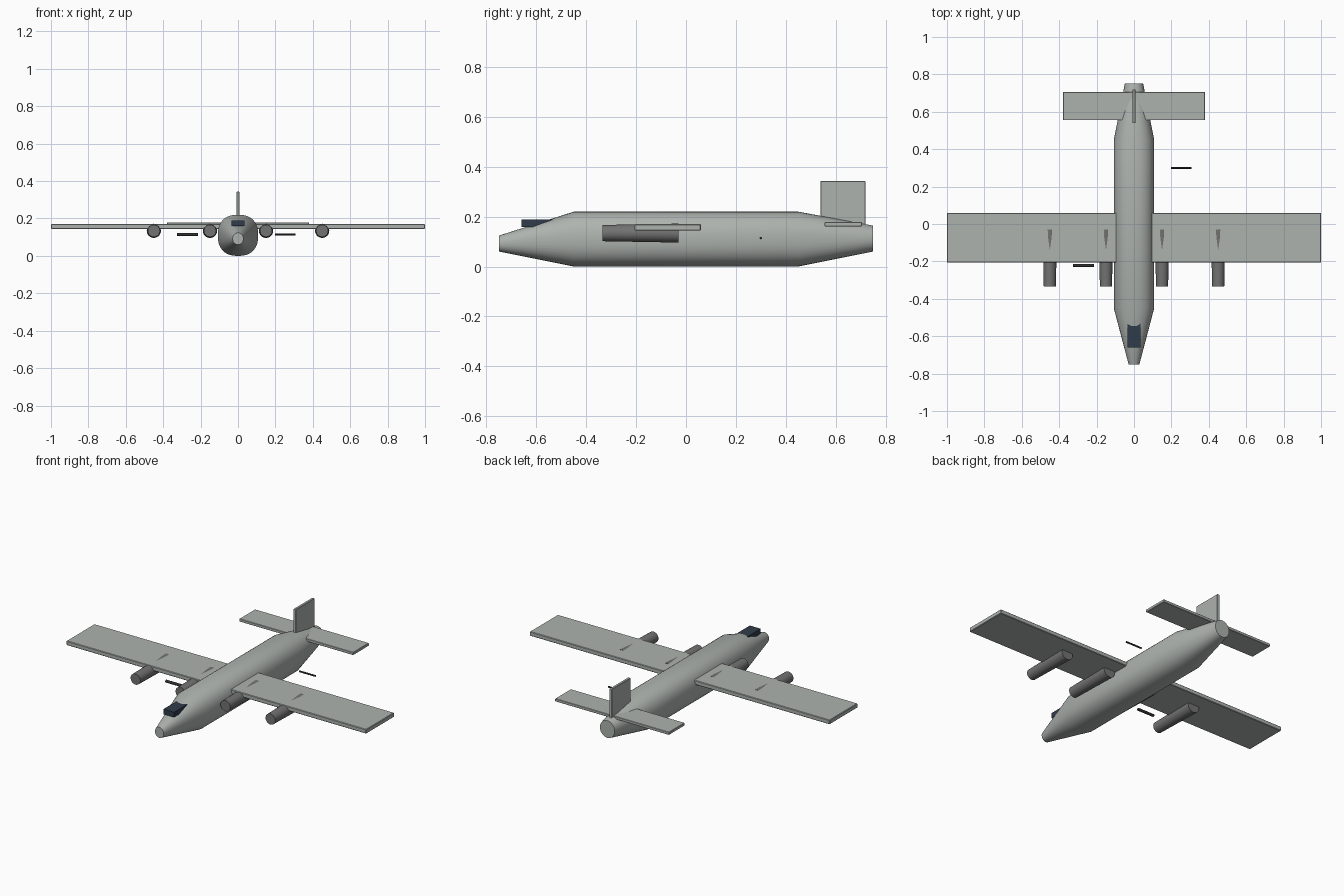
import bpy, bmesh
from math import cos, sin, pi, radians, copysign
from mathutils import Matrix

if "Cube" in bpy.data.objects:
    bpy.data.objects.remove(bpy.data.objects["Cube"])


def material(name, rgb):
    m = bpy.data.materials.new(name)
    m.diffuse_color = (*rgb, 1)
    m.use_nodes = True
    m.node_tree.nodes["Principled BSDF"].inputs["Base Color"].default_value = m.diffuse_color
    return m


HULL = material("hull_grey", (0.42, 0.45, 0.43))
DARK = material("engine_grey", (0.17, 0.17, 0.17))
GLASS = material("dark_glass", (0.03, 0.045, 0.07))
BLACK = material("black_metal", (0.03, 0.03, 0.03))


def finish(name, bm, mat, smooth=False):
    bmesh.ops.recalc_face_normals(bm, faces=bm.faces)
    mesh = bpy.data.meshes.new(name)
    bm.to_mesh(mesh)
    bm.free()
    mesh.materials.append(mat)
    ob = bpy.data.objects.new(name, mesh)
    bpy.context.collection.objects.link(ob)
    if smooth:
        bpy.ops.object.select_all(action='DESELECT')
        ob.select_set(True)
        bpy.context.view_layer.objects.active = ob
        bpy.ops.object.shade_smooth_by_angle(angle=radians(35))
    return ob


def box(name, x, y, z, mat, bevel=0):
    """Box from (min, max) pairs."""
    bm = bmesh.new()
    bmesh.ops.create_cube(bm, size=1)
    for v in bm.verts:
        for i, (lo, hi) in enumerate((x, y, z)):
            v.co[i] = hi if v.co[i] > 0 else lo
    ob = finish(name, bm, mat)
    if bevel:
        mod = ob.modifiers.new("edge", 'BEVEL')
        mod.width, mod.segments = bevel, 1
    return ob


def rod(name, centre, length, r1, r2, axis, mat, sides=24):
    """Cylinder or cone along X or Y; r1 is at the low end of the axis."""
    rot = Matrix.Rotation(pi / 2, 4, 'Y') if axis == 'X' else Matrix.Rotation(-pi / 2, 4, 'X')
    bm = bmesh.new()
    bmesh.ops.create_cone(bm, cap_ends=True, segments=sides, radius1=r1, radius2=r2,
                          depth=length, matrix=Matrix.Translation(centre) @ rot)
    return finish(name, bm, mat, True)


# Fuselage: lofted sections (y, centre z, half width, half height, roundness exponent)
sections = [(-0.75, 0.092, 0.029, 0.032, 2.0), (-0.45, 0.11, 0.108, 0.11, 2.4),
            (0.45, 0.11, 0.108, 0.11, 2.4), (0.75, 0.112, 0.049, 0.052, 2.0)]
N = 40
bm = bmesh.new()
rings = []
for y, zc, a, b, n in sections:
    ring = []
    for i in range(N):
        c, s = cos(2 * pi * i / N), sin(2 * pi * i / N)
        ring.append(bm.verts.new((a * copysign(abs(c) ** (2 / n), c), y,
                                  zc + b * copysign(abs(s) ** (2 / n), s))))
    rings.append(ring)
for r, q in zip(rings, rings[1:]):
    for i in range(N):
        j = (i + 1) % N
        bm.faces.new((r[i], r[j], q[j], q[i]))
bm.faces.new(rings[0])
bm.faces.new(rings[-1])
finish("fuselage", bm, HULL, True)

# Wing and tail surfaces
box("main_wing", (-1, 1), (-0.207, 0.06), (0.144, 0.17), HULL, 0.003)
box("tailplane", (-0.38, 0.38), (0.555, 0.705), (0.161, 0.178), HULL, 0.002)
box("tail_fin", (-0.008, 0.008), (0.539, 0.719), (0.163, 0.343), HULL, 0.002)

# Cockpit window block
box("cockpit_window", (-0.036, 0.036), (-0.66, -0.5), (0.159, 0.189), GLASS)

# Four engines, slightly wider at the rear
for side, sx in (("left", -1), ("right", 1)):
    for place, x in (("inner", 0.15), ("outer", 0.45)):
        rod(f"{side}_{place}_engine", (sx * x, -0.182, 0.134), 0.304,
            0.0325, 0.038, 'Y', DARK)

# Loose dark rods beside the fuselage
rod("left_gun_rod", (-0.27, -0.222, 0.114), 0.11, 0.008, 0.008, 'X', BLACK, 12)
rod("right_gun_rod", (0.253, 0.3, 0.114), 0.108, 0.005, 0.005, 'X', BLACK, 12)
